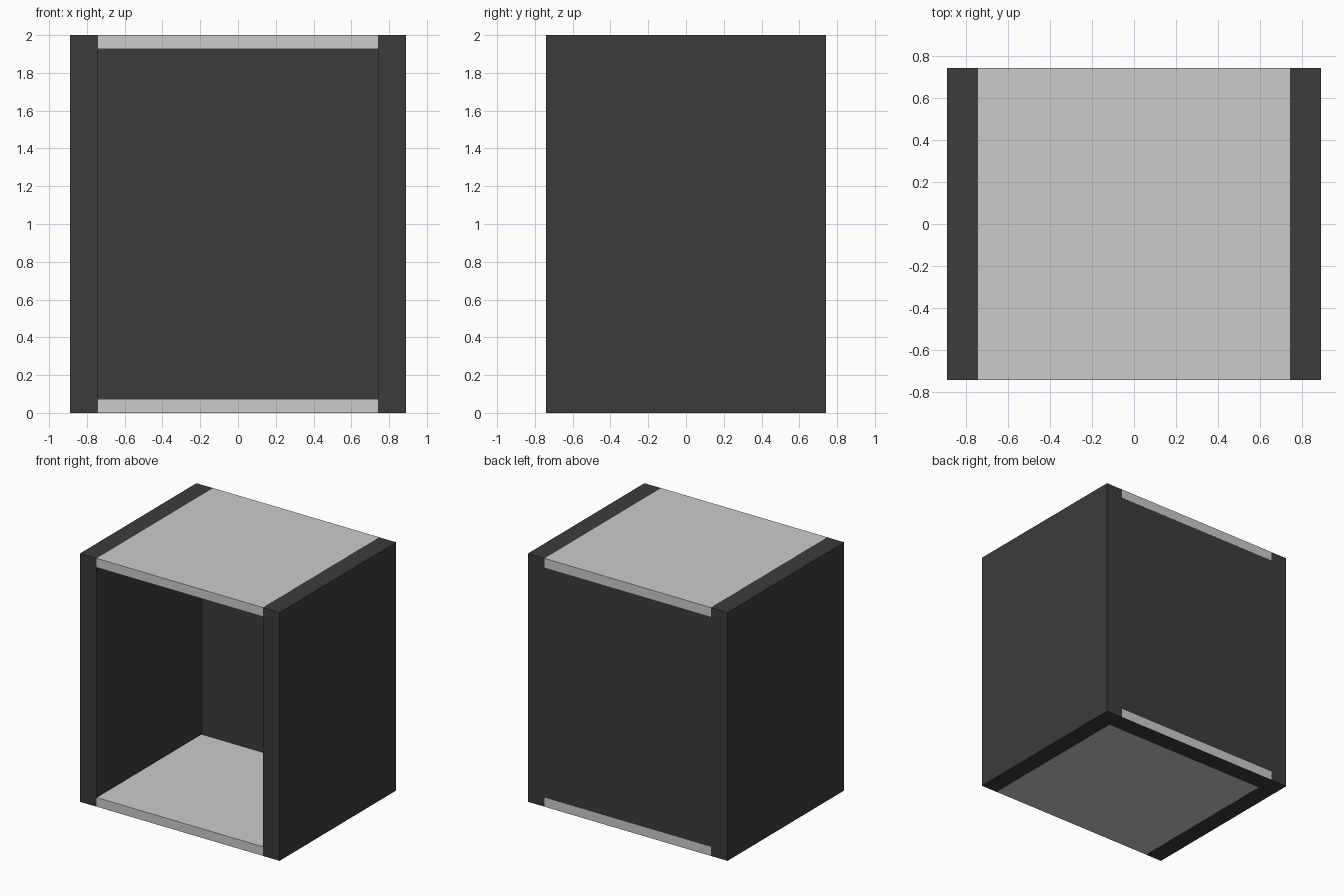
import bpy, bmesh
from mathutils import Matrix

if "Cube" in bpy.data.objects:
    bpy.data.objects.remove(bpy.data.objects["Cube"])

U = 2 / 27          # module: plate = 1, wall = 2, height = 27
EPS = 0.0005        # settles which of two flush faces is seen
X_OUT, X_IN, Y = 12 * U, 10 * U, 10 * U

dark = bpy.data.materials.new("dark")
dark.diffuse_color = (0.045, 0.045, 0.045, 1)
dark.use_nodes = True
dark.node_tree.nodes["Principled BSDF"].inputs["Base Color"].default_value = dark.diffuse_color


def finish(name, bm, mat=None):
    bmesh.ops.recalc_face_normals(bm, faces=bm.faces)
    me = bpy.data.meshes.new(name)
    bm.to_mesh(me)
    bm.free()
    if mat:
        me.materials.append(mat)
    ob = bpy.data.objects.new(name, me)
    bpy.context.collection.objects.link(ob)


# U-shaped shell: both side walls and the back wall, open at the front
bm = bmesh.new()
half = [(X_IN, Y - 2 * U), (X_IN, -Y), (X_OUT, -Y), (X_OUT, Y)]
outline = half + [(-x, y) for x, y in reversed(half)]
face = bm.faces.new([bm.verts.new((x, y, 0)) for x, y in outline])
ext = bmesh.ops.extrude_face_region(bm, geom=[face])
top = [v for v in ext["geom"] if isinstance(v, bmesh.types.BMVert)]
bmesh.ops.translate(bm, verts=top, vec=(0, 0, 2 - EPS))
finish("shell_walls", bm, dark)

# Floor and roof plates running the full depth between the side walls
for name, z0, z1 in (("floor_plate", EPS, U), ("roof_plate", 2 - U, 2)):
    bm = bmesh.new()
    bmesh.ops.create_cube(bm, size=1, matrix=Matrix.Translation((0, EPS / 2, (z0 + z1) / 2))
                          @ Matrix.Diagonal((2 * X_IN, 2 * Y + EPS, z1 - z0, 1)))
    finish(name, bm)
